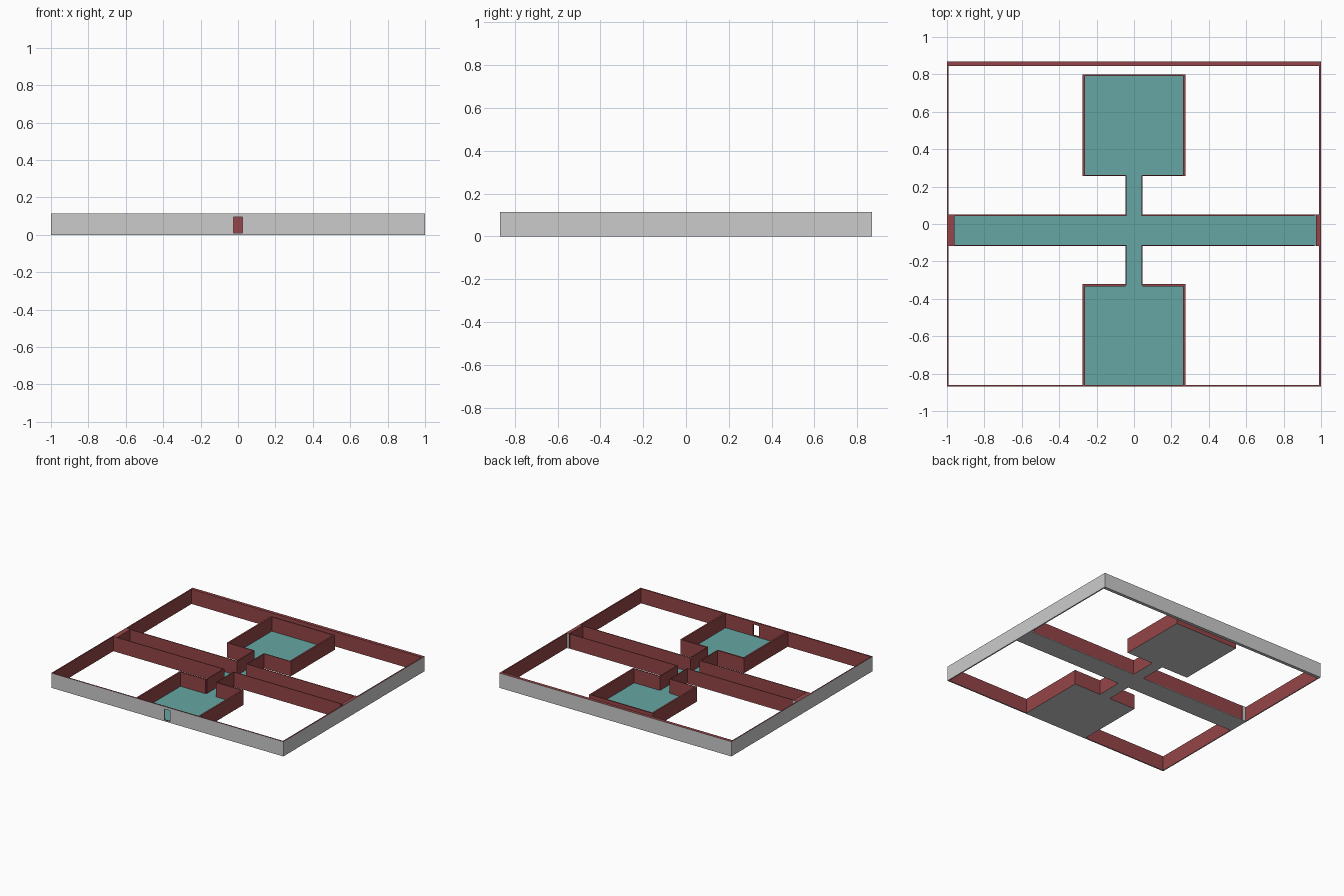
import bpy, bmesh
from mathutils import Vector

if "Cube" in bpy.data.objects:
    bpy.data.objects.remove(bpy.data.objects["Cube"])

H = 0.115       # wall height
T = 0.006       # thin corridor wall
F = 0.004       # floor thickness


def material(name, rgb):
    m = bpy.data.materials.new(name)
    m.diffuse_color = (*rgb, 1)
    m.use_nodes = True
    m.node_tree.nodes["Principled BSDF"].inputs["Base Color"].default_value = m.diffuse_color
    return m


red = material("wall_red", (0.30, 0.06, 0.065))
teal = material("floor_teal", (0.13, 0.38, 0.37))


def finish(name, bm, mat, coloured):
    """Slot 0 stays plain grey, slot 1 holds the colour for faces chosen by normal and centre."""
    bmesh.ops.recalc_face_normals(bm, faces=bm.faces)
    for f in bm.faces:
        f.material_index = int(coloured(f.normal, f.calc_center_median()))
    mesh = bpy.data.meshes.new(name)
    bm.to_mesh(mesh)
    bm.free()
    mesh.materials.append(None)
    mesh.materials.append(mat)
    ob = bpy.data.objects.new(name, mesh)
    bpy.context.collection.objects.link(ob)
    return ob


def add_box(bm, x0, x1, y0, y1, z0=0.0, z1=H):
    vs = bmesh.ops.create_cube(bm, size=1)["verts"]
    for v in vs:
        v.co = Vector(((x0, x1)[v.co.x > 0], (y0, y1)[v.co.y > 0], (z0, z1)[v.co.z > 0]))


def boxes(name, specs, mat, coloured):
    bm = bmesh.new()
    for s in specs:
        add_box(bm, *s)
    return finish(name, bm, mat, coloured)


def inner_red(n, c):
    outside = (abs(c.x) > 0.999 and abs(n.x) > 0.5) or (abs(c.y) > 0.869 and abs(n.y) > 0.5)
    return not outside and n.z > -0.5


def all_red(n, c):
    return n.z > -0.5


# outer frame, front side split around the doorway
boxes("outer_side_walls", [(-1, -0.992, -0.87, 0.87), (0.99, 1, -0.87, 0.87)], red, inner_red)
boxes("outer_back_wall", [(-0.992, 0.99, 0.845, 0.87)], red, inner_red)
D = 0.025
boxes("outer_front_wall", [
    (-0.992, -D, -0.87, -0.86), (D, 0.99, -0.87, -0.86),
    (-D, D, -0.87, -0.86, 0, 0.01), (-D, D, -0.87, -0.86, 0.095, H)], red, inner_red)

# thick blocks closing the long corridor, plain on the rear side
boxes("corridor_end_blocks", [(-0.992, -0.96, -0.118, 0.052), (0.972, 0.99, -0.118, 0.052)],
      red, lambda n, c: n.y < 0.5 and n.z > -0.5)

# cross-shaped floor: long corridor, neck and two rooms in one outline
half = [(0.27, -0.86), (0.27, -0.325), (0.04, -0.325), (0.04, -0.115), (0.972, -0.115),
        (0.972, 0.05), (0.04, 0.05), (0.04, 0.26), (0.27, 0.26), (0.27, 0.795)]
outline = half + [(max(-x, -0.96), y) for x, y in reversed(half)]
bm = bmesh.new()
face = bm.faces.new([bm.verts.new((x, y, 0)) for x, y in outline])
ext = bmesh.ops.extrude_face_region(bm, geom=[face], use_keep_orig=True)["geom"]
bmesh.ops.translate(bm, vec=(0, 0, F), verts=[g for g in ext if isinstance(g, bmesh.types.BMVert)])
finish("floor", bm, teal, lambda n, c: n.z > 0.5)


def mirrored(specs):
    """Repeat boxes given for +x on the -x side."""
    return specs + [(-s[1], -s[0], *s[2:]) for s in specs]


# long corridor walls, open at the crossing
W = 0.965
boxes("corridor_walls", mirrored([(0.04, W, 0.05 - T, 0.05), (0.04, W, -0.118, -0.118 + T)]),
      red, all_red)

# short necks leading to the rooms
boxes("neck_walls", mirrored([(0.04, 0.04 + T, 0.05, 0.26), (0.04, 0.04 + T, -0.325, -0.118)]),
      red, all_red)

# rear room
boxes("rear_room_walls", mirrored([(0.262, 0.275, 0.257, 0.80), (0.046, 0.262, 0.257, 0.257 + T)])
      + [(-0.262, 0.262, 0.79, 0.80)], red, all_red)

# front room, sharing the outer front wall
boxes("front_room_walls", mirrored([(0.262, 0.275, -0.86, -0.322), (0.046, 0.262, -0.334, -0.322)]),
      red, all_red)
